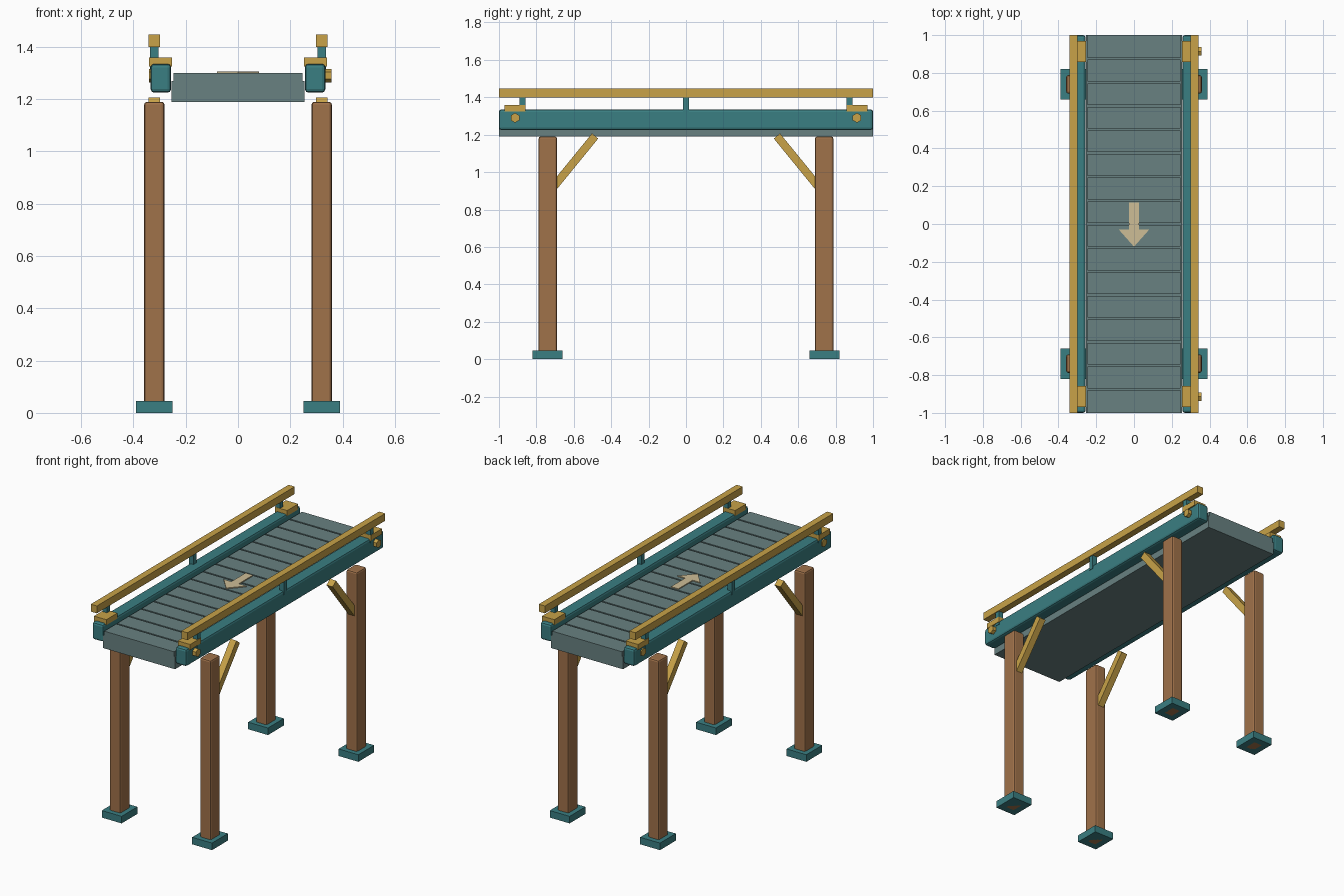
import bpy, bmesh, math
from mathutils import Matrix, Vector

if "Cube" in bpy.data.objects:
    bpy.data.objects.remove(bpy.data.objects["Cube"])


def material(name, r, g, b):
    def lin(c):
        c /= 255
        return c / 12.92 if c <= 0.04045 else ((c + 0.055) / 1.055) ** 2.4
    m = bpy.data.materials.new(name)
    m.diffuse_color = (lin(r), lin(g), lin(b), 1)
    m.use_nodes = True
    m.node_tree.nodes["Principled BSDF"].inputs["Base Color"].default_value = m.diffuse_color
    return m


TEAL = material("teal paint", 58, 126, 130)
GOLD = material("ochre paint", 200, 162, 72)
WOOD = material("brown wood", 160, 114, 74)
GREY = material("grey belt", 104, 129, 129)
CREAM = material("cream mark", 206, 190, 150)


def finish(bm, name, mat):
    bmesh.ops.recalc_face_normals(bm, faces=bm.faces)
    me = bpy.data.meshes.new(name)
    bm.to_mesh(me)
    bm.free()
    me.materials.append(mat)
    ob = bpy.data.objects.new(name, me)
    bpy.context.scene.collection.objects.link(ob)
    return ob


def box(name, mat, x, y, z, bevel=0.0, segments=2):
    """Box from (min, max) ranges on each axis."""
    bm = bmesh.new()
    lo = Vector((x[0], y[0], z[0]))
    hi = Vector((x[1], y[1], z[1]))
    size = Vector([abs(v) for v in hi - lo])
    bmesh.ops.create_cube(bm, size=1, matrix=Matrix.Translation((lo + hi) / 2) @ Matrix.Diagonal((*size, 1)))
    if bevel:
        bmesh.ops.bevel(bm, geom=bm.edges[:], offset=bevel, segments=segments, profile=0.5, affect='EDGES')
    return finish(bm, name, mat)


def strut(name, mat, a, b, width):
    """Square bar between two points in a plane of constant x."""
    a, b = Vector(a), Vector(b)
    d = b - a
    rot = Matrix.Rotation(math.atan2(d.z, d.y), 4, 'X')
    bm = bmesh.new()
    bmesh.ops.create_cube(bm, size=1, matrix=Matrix.Translation((a + b) / 2) @ rot
                          @ Matrix.Diagonal((width, d.length, width, 1)))
    return finish(bm, name, mat)


# belt bed and slats
box("belt_bed", GREY, (-0.254, 0.254), (-1, 1), (1.19, 1.27))
for i in range(16):
    y0 = -1 + i * 0.125
    gap0 = 0 if i == 0 else 0.005
    gap1 = 0 if i == 15 else 0.005
    box("belt_slat", GREY, (-0.247, 0.247), (y0 + gap0, y0 + 0.125 - gap1), (1.268, 1.30))

# direction arrow, pointing to the front
bm = bmesh.new()
half = [(0, -0.12), (0.08, -0.03), (0.026, -0.03), (0.026, 0.115)]
outline = half + [(-x, y) for x, y in reversed(half[1:])]
face = bm.faces.new([bm.verts.new((x, y, 1.298)) for x, y in outline])
ext = bmesh.ops.extrude_face_region(bm, geom=[face])
bmesh.ops.translate(bm, vec=(0, 0, 0.008), verts=[v for v in ext["geom"] if isinstance(v, bmesh.types.BMVert)])
finish(bm, "direction_arrow", CREAM)

for sx, side in ((-1, "left"), (1, "right")):
    # side beam and guard rail
    box(side + "_beam", TEAL, (sx * 0.256, sx * 0.334), (-1, 1), (1.225, 1.335), 0.013)
    box(side + "_rail", GOLD, (sx * 0.299, sx * 0.342), (-1, 1), (1.40, 1.447))
    for y in (-0.875, 0, 0.875):
        box(side + "_rail_post", TEAL, (sx * 0.304, sx * 0.337), (y - 0.016, y + 0.016), (1.31, 1.405))

    for sy, end in ((-1, "front"), (1, "back")):
        tag = end + "_" + side
        # leg, foot and brace
        box(tag + "_leg", WOOD, (sx * 0.281, sx * 0.359), (sy * 0.69, sy * 0.788), (0, 1.19), 0.011)
        box(tag + "_foot", TEAL, (sx * 0.25, sx * 0.39), (sy * 0.66, sy * 0.82), (0, 0.045))
        strut(tag + "_brace", GOLD, (sx * 0.32, sy * 0.73, 0.894), (sx * 0.32, sy * 0.486, 1.193), 0.043)
        # cap on the beam end
        box(tag + "_cap", GOLD, (sx * 0.253, sx * 0.34), (sy * 0.858, sy * 0.97), (1.325, 1.36))
        # hexagonal bolt, standing out further on the right side
        x0, x1 = (0.32, 0.358) if sx > 0 else (-0.341, -0.32)
        bm = bmesh.new()
        bmesh.ops.create_cone(bm, cap_ends=True, segments=6, radius1=0.026, radius2=0.026, depth=x1 - x0,
                              matrix=Matrix.Translation(((x0 + x1) / 2, sy * 0.914, 1.29))
                              @ Matrix.Rotation(math.pi / 2, 4, 'Y')
                              @ Matrix.Rotation(math.pi / 2, 4, 'Z'))
        # turn so that one corner points up
        top = max(v.co.z for v in bm.verts)
        if top < 1.29 + 0.025:
            bmesh.ops.rotate(bm, verts=bm.verts, cent=(0, sy * 0.914, 1.29),
                             matrix=Matrix.Rotation(math.pi / 6, 3, 'X'))
        finish(bm, tag + "_bolt", GOLD)
